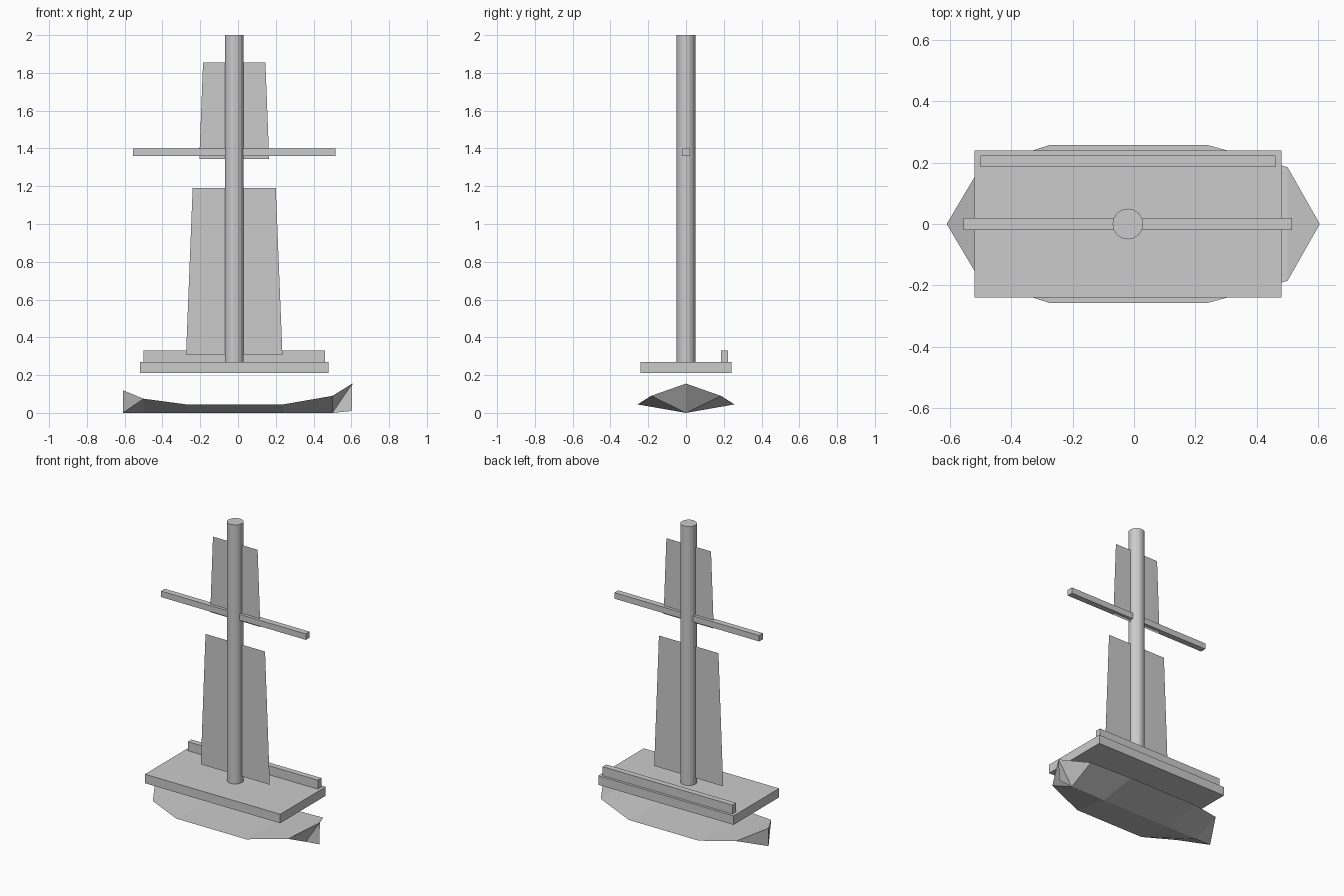
import bpy

if "Cube" in bpy.data.objects:
    bpy.data.objects.remove(bpy.data.objects["Cube"])

MX = -0.02  # mast axis


def mesh(name, verts, faces):
    me = bpy.data.meshes.new(name)
    me.from_pydata(verts, [], faces)
    ob = bpy.data.objects.new(name, me)
    bpy.context.collection.objects.link(ob)
    return ob


def box(name, x, y, z):
    bpy.ops.mesh.primitive_cube_add(
        size=1, location=[sum(r) / 2 for r in (x, y, z)])
    ob = bpy.context.object
    ob.name = name
    ob.scale = [r[1] - r[0] for r in (x, y, z)]
    return ob


def sail(name, z0, z1, half0, half1):
    # flat tapered cloth in the plane of the mast
    return mesh(name, [(MX - half0, 0, z0), (MX + half0, 0, z0),
                       (MX + half1, 0, z1), (MX - half1, 0, z1)], [(0, 1, 2, 3)])


# Hull: V-shaped, gunwale stations (x, half width, z) between two raised tips
stations = [(-0.5, 0.185, 0.075), (-0.275, 0.257, 0.045),
            (0.24, 0.257, 0.045), (0.5, 0.185, 0.09)]
n = len(stations)
verts = [(x, -w, z) for x, w, z in stations]
verts += [(x, w, z) for x, w, z in stations]
verts += [(x, 0, 0) for x, w, z in stations]
stern_top, stern_low, bow_top, bow_low = range(3 * n, 3 * n + 4)
verts += [(-0.61, 0, 0.12), (-0.61, 0, 0), (0.605, 0, 0.155), (0.602, 0, 0.01)]
R, L, K = 0, n, 2 * n
faces = [(stern_top, R, L), (bow_top, L + n - 1, R + n - 1)]
for i in range(n - 1):
    faces += [(R + i, R + i + 1, L + i + 1, L + i),
              (K + i, K + i + 1, R + i + 1, R + i),
              (L + i, L + i + 1, K + i + 1, K + i)]
faces += [(stern_low, R, stern_top), (stern_low, K, R),
          (stern_low, stern_top, L), (stern_low, L, K),
          (K + n - 1, bow_top, R + n - 1), (K + n - 1, L + n - 1, bow_top)]
mesh("hull", verts, faces)

# Thin stem fin under the bow tip
mesh("bow_fin", [verts[K + n - 1], verts[bow_low], verts[bow_top]], [(0, 1, 2)])

# Deck and single rear rail
box("deck", (-0.52, 0.48), (-0.24, 0.24), (0.21, 0.27))
box("rail", (-0.5, 0.46), (0.185, 0.223), (0.27, 0.33))

# Mast and yard
bpy.ops.mesh.primitive_cylinder_add(
    vertices=16, radius=0.05, depth=1.73, location=(MX, 0, 1.135))
bpy.context.object.name = "mast"
box("yard", (-0.555, 0.515), (-0.02, 0.02), (1.36, 1.40))

# Sails
sail("lower_sail", 0.31, 1.19, 0.255, 0.22)
sail("upper_sail", 1.345, 1.855, 0.185, 0.165)
